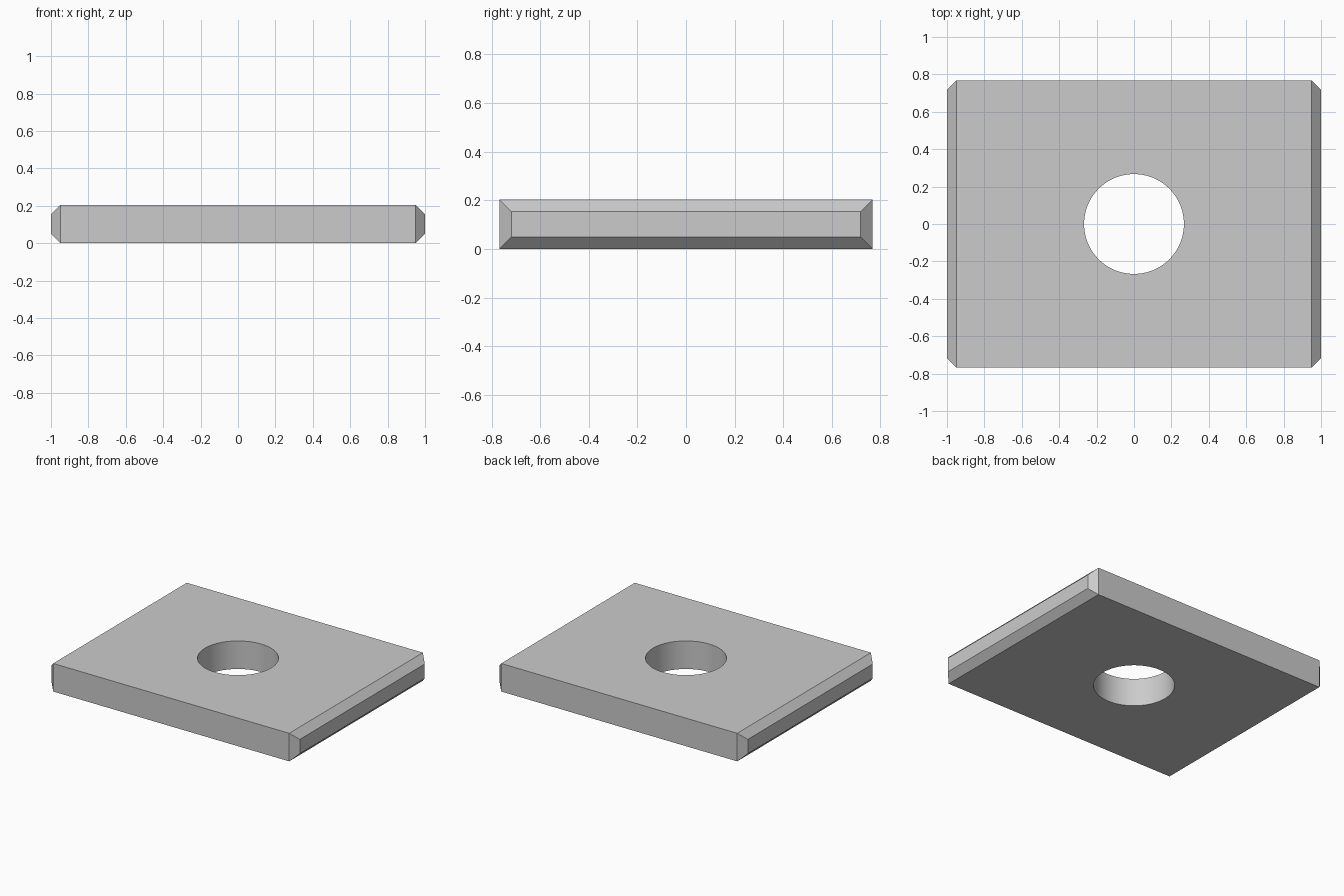
import bpy, bmesh, math

if "Cube" in bpy.data.objects:
    bpy.data.objects.remove(bpy.data.objects["Cube"])

HALF_Y, THICK, CHAMFER, HOLE_R = 0.768, 0.204, 0.05, 0.267

# Plate: a box whose two x ends are extruded to chamfered faces
bm = bmesh.new()
bmesh.ops.create_cube(bm, size=1)
bmesh.ops.scale(bm, vec=(2 * (1 - CHAMFER), 2 * HALF_Y, THICK), verts=bm.verts)
bmesh.ops.translate(bm, vec=(0, 0, THICK / 2), verts=bm.verts)
bm.normal_update()
ends = [f for f in bm.faces if abs(f.normal.x) > 0.9]
for end in ends:
    side = math.copysign(1, end.normal.x)
    bmesh.ops.inset_individual(bm, faces=[end], thickness=CHAMFER, use_even_offset=True)
    for v in end.verts:
        v.co.x = side
mesh = bpy.data.meshes.new("plate")
bm.to_mesh(mesh)
bm.free()
plate = bpy.data.objects.new("plate", mesh)
bpy.context.collection.objects.link(plate)

# Round centre hole
bpy.ops.mesh.primitive_cylinder_add(vertices=96, radius=HOLE_R, depth=1, location=(0, 0, THICK / 2))
cutter = bpy.context.object
cutter.name = "hole_cutter"
cutter.hide_render = True
cut = plate.modifiers.new("centre_hole", 'BOOLEAN')
cut.operation = 'DIFFERENCE'
cut.solver = 'EXACT'
cut.object = cutter

# Apply the cut, remove the helper and smooth only the hole wall
bpy.ops.object.select_all(action='DESELECT')
plate.select_set(True)
bpy.context.view_layer.objects.active = plate
bpy.ops.object.modifier_apply(modifier=cut.name)
bpy.data.objects.remove(cutter)
bpy.ops.object.shade_smooth_by_angle(angle=math.radians(30))
